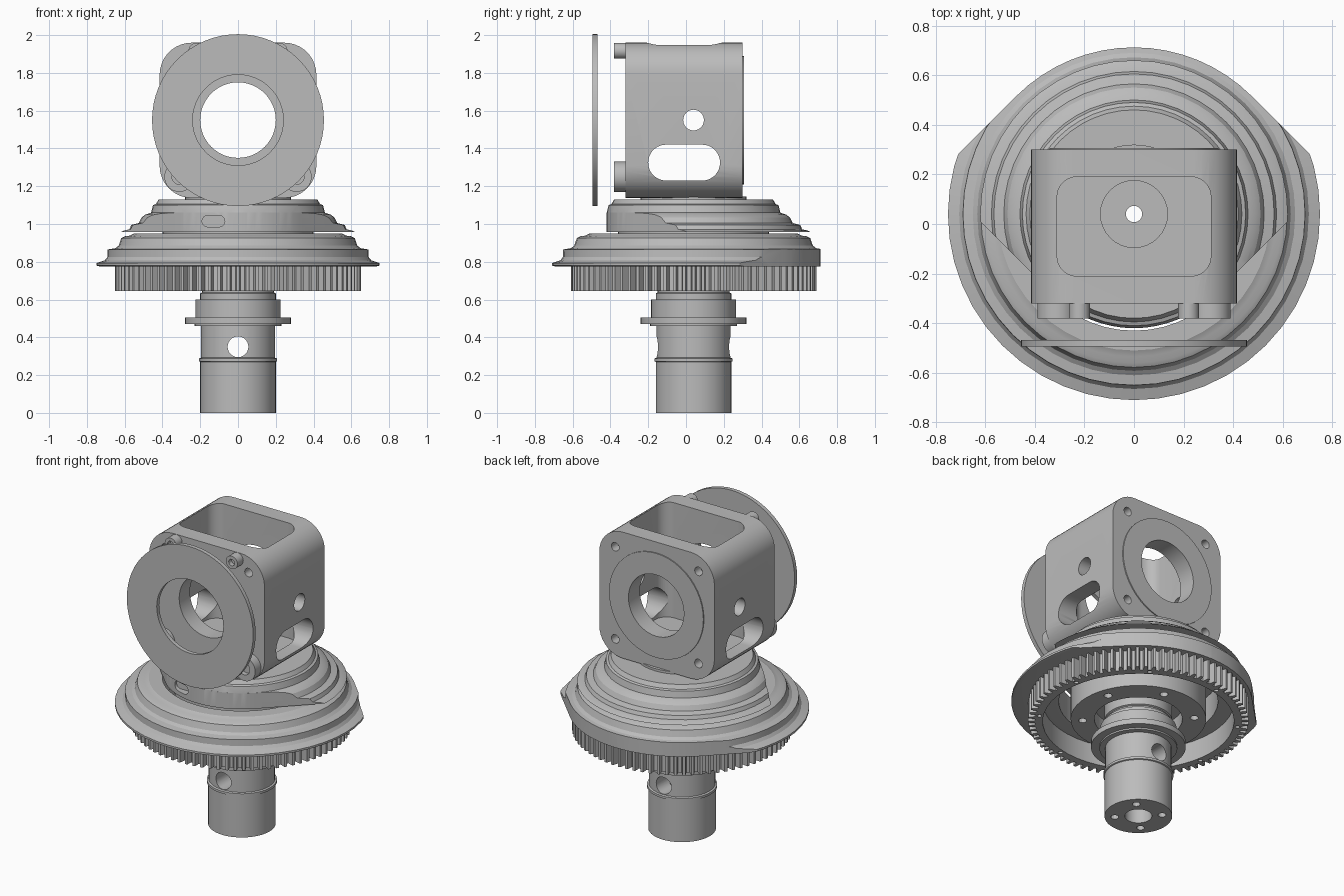
import bpy, bmesh, math

cube = bpy.data.objects.get("Cube")
if cube:
    bpy.data.objects.remove(cube, do_unlink=True)

AXIS_Y = 0.04   # the turning axis sits slightly behind centre
BORE_Z = 1.55   # height of the horizontal bore

grey = bpy.data.materials.new("machined_grey")
grey.use_nodes = True
grey.diffuse_color = (0.5, 0.5, 0.5, 1)
for node in grey.node_tree.nodes:
    if node.type == 'BSDF_PRINCIPLED':
        node.inputs["Base Color"].default_value = (0.5, 0.5, 0.5, 1)


def finish(name, bm):
    bmesh.ops.recalc_face_normals(bm, faces=bm.faces)
    mesh = bpy.data.meshes.new(name)
    bm.to_mesh(mesh)
    bm.free()
    mesh.materials.append(grey)
    obj = bpy.data.objects.new(name, mesh)
    bpy.context.scene.collection.objects.link(obj)
    return obj


def circle(u, v, r, n=32, start=0.0, sweep=2 * math.pi):
    steps = n if sweep > 6.28 else n - 1
    return [(u + r * math.cos(start + sweep * i / steps),
             v + r * math.sin(start + sweep * i / steps)) for i in range(n)]


def rounded_rect(u0, u1, v0, v1, r):
    pts = []
    corners = [(u1 - r, v1 - r), (u0 + r, v1 - r), (u0 + r, v0 + r), (u1 - r, v0 + r)]
    for i, (u, v) in enumerate(corners):
        pts += circle(u, v, r, 10, i * math.pi / 2, math.pi / 2)
    return pts


def prism(name, pts, axis, lo, hi):
    """Extrude a flat outline along one axis."""
    place = {'x': lambda u, v, w: (w, u, v),
             'y': lambda u, v, w: (u, w, v),
             'z': lambda u, v, w: (u, v, w)}[axis]
    bm = bmesh.new()
    a, b = [[bm.verts.new(place(u, v, w)) for u, v in pts] for w in (lo, hi)]
    bmesh.ops.remove_doubles(bm, verts=bm.verts, dist=1e-6)
    a, b = [[v for v in ring if v.is_valid] for ring in (a, b)]
    bm.faces.new(a)
    bm.faces.new(b)
    for i in range(len(a)):
        j = (i + 1) % len(a)
        bm.faces.new((a[i], a[j], b[j], b[i]))
    return finish(name, bm)


def lathe(name, profile, n=48):
    """Spin a closed (radius, height) outline about the turning axis."""
    bm = bmesh.new()
    rings = []
    for i in range(n):
        c, s = math.cos(2 * math.pi * i / n), math.sin(2 * math.pi * i / n)
        rings.append([bm.verts.new((r * c, AXIS_Y + r * s, z)) for r, z in profile])
    for i in range(n):
        a, b = rings[i], rings[(i + 1) % n]
        for k in range(len(profile)):
            m = (k + 1) % len(profile)
            bm.faces.new((a[k], a[m], b[m], b[k]))
    return finish(name, bm)


def cut(obj, cutters, operation='DIFFERENCE'):
    for c in cutters:
        mod = obj.modifiers.new("cut", 'BOOLEAN')
        mod.operation, mod.solver, mod.object = operation, 'EXACT', c
    deps = bpy.context.evaluated_depsgraph_get()
    mesh = bpy.data.meshes.new_from_object(obj.evaluated_get(deps))
    obj.modifiers.clear()
    obj.data = mesh
    for c in cutters:
        bpy.data.objects.remove(c, do_unlink=True)
    return obj


def hole(u, v, r, axis, lo, hi, n=24):
    return prism("cutter", circle(u, v, r, n), axis, lo, hi)


def hole_ring(count, dist, r, lo, hi, turn=0.0):
    return [hole(x, y, r, 'z', lo, hi, 12)
            for x, y in circle(0, AXIS_Y, dist, count, turn)]


def teardrop(r, side):
    """Area kept by a round wall with straight tangents, on the front (-1) or back (1)."""
    q = math.pi / 4
    pts = circle(0, 0, r, 17, q, 2 * q)
    d = r * math.cos(q)
    pts = [(d + 1, d - 1)] + pts + [(-d - 1, d - 1), (-2, -2), (2, -2)]
    return prism("cutter", [(x, AXIS_Y + side * y) for x, y in pts], 'z', 0.5, 1.5)


# Hollow shaft with collars, a cross hole and end screw holes
shaft = lathe("shaft", [
    (0.08, 0), (0.2, 0), (0.2, 0.27), (0.207, 0.273), (0.207, 0.288), (0.196, 0.292),
    (0.196, 0.46), (0.23, 0.46), (0.23, 0.47), (0.28, 0.47), (0.28, 0.505), (0.225, 0.505),
    (0.225, 0.6), (0.2, 0.6), (0.2, 0.632), (0.19, 0.638), (0.19, 0.645), (0.2, 0.65),
    (0.2, 1.1), (0.08, 1.1)])
cut(shaft, [hole(0, 0.35, 0.055, 'y', -0.5, 0.5)]
    + hole_ring(4, 0.14, 0.024, -0.1, 0.1, math.pi / 4))

# Bearing hub inside the gear
hub = lathe("bearing_hub", [(0.19, 0.75), (0.26, 0.75), (0.26, 0.66), (0.40, 0.66),
                            (0.40, 0.98), (0.19, 0.98)])
cut(hub, hole_ring(6, 0.33, 0.025, 0.6, 0.72, 0.3))

# Toothed gear ring
TEETH = 80
outline = []
for i in range(TEETH):
    for part, r in ((-0.3, 0.61), (-0.16, 0.65), (0.16, 0.65), (0.3, 0.61)):
        a = 2 * math.pi * (i + part) / TEETH
        outline.append((r * math.cos(a), AXIS_Y + r * math.sin(a)))
gear = prism("gear_ring", outline, 'z', 0.645, 0.79)
cut(gear, [hole(0, AXIS_Y, 0.565, 'z', 0.5, 1, 48)]
    + hole_ring(8, 0.588, 0.014, 0.6, 0.7, 0.2))

# Lower stepped cover, trimmed at the back
lower = lathe("lower_cover", [
    (0.47, 0.78), (0.73, 0.775), (0.75, 0.78), (0.75, 0.793), (0.705, 0.808), (0.692, 0.825),
    (0.69, 0.865), (0.65, 0.872), (0.632, 0.885), (0.618, 0.925), (0.6, 0.935),
    (0.575, 0.938), (0.55, 0.95), (0.47, 0.95)])
cut(lower, [teardrop(0.672, 1)], 'INTERSECT')

# Upper stepped cover, trimmed at the front
upper = lathe("upper_cover", [
    (0.07, 0.957), (0.62, 0.957), (0.605, 0.965), (0.575, 0.972), (0.565, 0.995),
    (0.525, 1.005), (0.51, 1.035), (0.49, 1.05), (0.46, 1.06), (0.45, 1.1),
    (0.435, 1.105), (0.42, 1.13), (0.07, 1.13)])
cut(upper, [teardrop(0.46, -1)], 'INTERSECT')
cut(upper, [prism("cutter", rounded_rect(-0.19, -0.07, 0.985, 1.045, 0.03), 'y', -0.6, -0.36)])

# Neck between cover and housing
lathe("neck", [(0.08, 1.12), (0.28, 1.12), (0.28, 1.145), (0.08, 1.145)])

# Housing block with an open top, bores and side windows
housing = prism("housing", rounded_rect(-0.415, 0.415, 1.138, 1.96, 0.17), 'y', -0.32, 0.3)
cut(housing, [
    prism("cutter", rounded_rect(-0.31, 0.31, -0.21, 0.19, 0.08), 'z', 1.21, 2.2),
    hole(0, AXIS_Y, 0.135, 'z', 1.19, 1.4, 32),
    hole(0, AXIS_Y, 0.033, 'z', 1.0, 1.4),
    hole(0, BORE_Z, 0.2, 'y', -1, 1, 48),
    prism("cutter", rounded_rect(-0.2, 0.18, 1.23, 1.42, 0.094), 'x', -1, 1),
    hole(AXIS_Y, BORE_Z, 0.055, 'x', -1, 1)]
    + [hole(sx * 0.3, BORE_Z + sz * 0.3, 0.028, 'y', y, y + 0.12, 16)
       for sx in (-1, 1) for sz in (-1, 1) for y in (-0.38, 0.24)])

# Raised round seat on the back of the housing
seat = prism("rear_seat", circle(0, BORE_Z, 0.34, 48), 'y', 0.29, 0.307)
cut(seat, [hole(0, BORE_Z, 0.2, 'y', 0, 1, 48)])

# Screw lugs on the front of the housing
for side, word in ((1, "left"), (-1, "right")):
    for level, x, z, r in (("upper", 0.22, 1.917, 0.042), ("lower", 0.31, 1.25, 0.08)):
        lug = prism(f"{word}_{level}_lug", circle(side * x, z, r), 'y', -0.38, -0.31)
        cut(lug, [hole(side * x, z, r * 0.5, 'y', -0.5, -0.35)])

# Round face plate in front
plate = prism("front_face_plate", circle(0, BORE_Z, 0.455, 64), 'y', -0.494, -0.468)
cut(plate, [hole(0, BORE_Z, 0.24, 'y', -1, 0, 48)])

# Smooth the round surfaces, keep machined edges crisp
for obj in bpy.context.scene.objects:
    obj.select_set(obj.type == 'MESH')
bpy.context.view_layer.objects.active = housing
bpy.ops.object.shade_smooth_by_angle(angle=math.radians(25))
